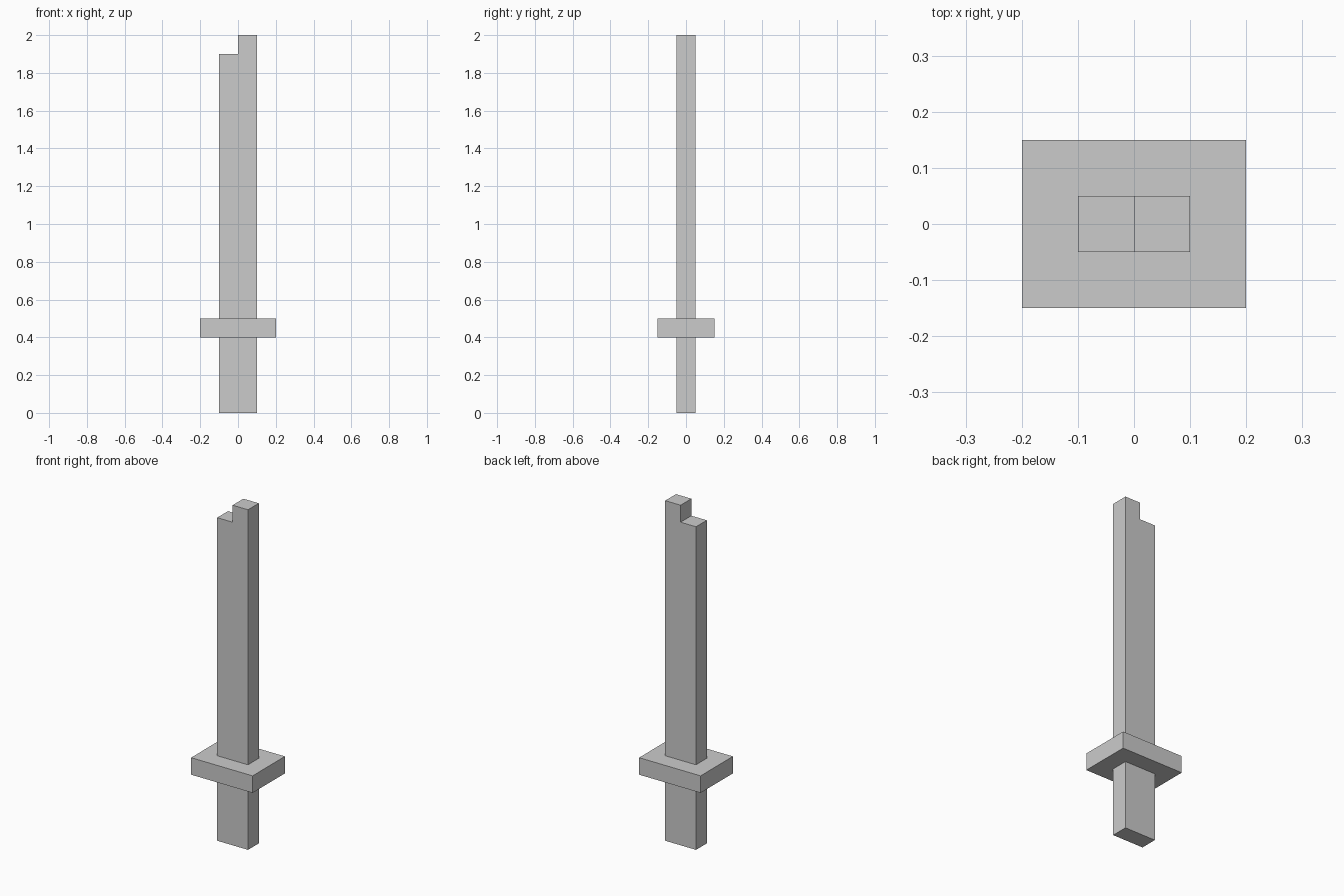
import bpy
import bmesh

if "Cube" in bpy.data.objects:
    bpy.data.objects.remove(bpy.data.objects["Cube"])


def extrude_profile(name, profile, depth):
    """Extrude an (x, z) outline along y, centred on y = 0."""
    bm = bmesh.new()
    face = bm.faces.new([bm.verts.new((x, -depth / 2, z)) for x, z in profile])
    new = bmesh.ops.extrude_face_region(bm, geom=[face])["geom"]
    verts = [v for v in new if isinstance(v, bmesh.types.BMVert)]
    bmesh.ops.translate(bm, verts=verts, vec=(0, depth, 0))
    bmesh.ops.recalc_face_normals(bm, faces=bm.faces)
    mesh = bpy.data.meshes.new(name)
    bm.to_mesh(mesh)
    bm.free()
    obj = bpy.data.objects.new(name, mesh)
    bpy.context.collection.objects.link(obj)
    return obj


def block(name, width, depth, z0, z1):
    w = width / 2
    return extrude_profile(name, [(-w, z0), (w, z0), (w, z1), (-w, z1)], depth)


# Grip and wide guard
block("handle", 0.2, 0.1, 0.0, 0.4)
block("guard", 0.4, 0.3, 0.4, 0.5)

# Blade with a stepped tip, taller on the +x half
extrude_profile("blade", [(-0.1, 0.5), (0.1, 0.5), (0.1, 2.0),
                          (0.0, 2.0), (0.0, 1.9), (-0.1, 1.9)], 0.1)
